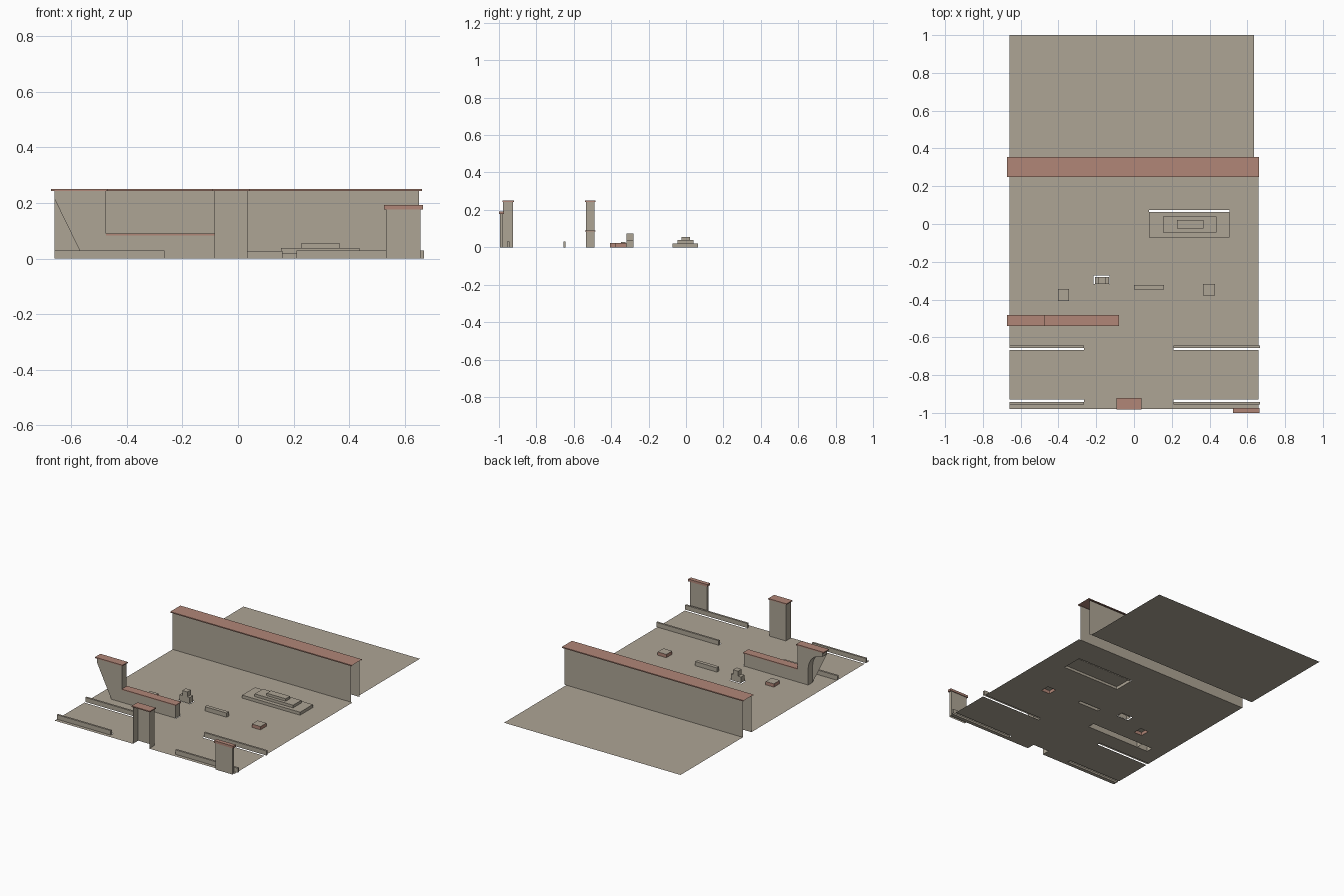
import bpy, bmesh, math
from mathutils import Vector

cube = bpy.data.objects.get("Cube")
if cube:
    bpy.data.objects.remove(cube, do_unlink=True)


def material(name, rgb):
    m = bpy.data.materials.new(name)
    m.use_nodes = True
    m.diffuse_color = (*rgb, 1)
    bsdf = next(n for n in m.node_tree.nodes if n.type == 'BSDF_PRINCIPLED')
    bsdf.inputs["Base Color"].default_value = (*rgb, 1)
    return m


STONE = material("beige_stone", (0.42, 0.375, 0.30))
BRICK = material("terracotta", (0.44, 0.24, 0.185))


def finish(name, bm, *mats):
    mesh = bpy.data.meshes.new(name)
    bm.to_mesh(mesh)
    bm.free()
    for m in mats:
        mesh.materials.append(m)
    ob = bpy.data.objects.new(name, mesh)
    bpy.context.collection.objects.link(ob)
    return ob


def strip(bm, directions):
    """Delete the faces that point in the given directions."""
    bm.normal_update()
    dirs = [Vector(d) for d in directions]
    doomed = [f for f in bm.faces if any(f.normal.dot(d) > 0.99 for d in dirs)]
    bmesh.ops.delete(bm, geom=doomed, context='FACES')


DOWN, FRONT = (0, 0, -1), (0, -1, 0)
ENDS = [(1, 0, 0), (-1, 0, 0)]


def box(name, x, y, z, mat=STONE, missing=(DOWN,), top=None):
    """Box between (low, high) pairs, with some sides left open."""
    bm = bmesh.new()
    bmesh.ops.create_cube(bm, size=1)
    for v in bm.verts:
        v.co = [r[0] if c < 0 else r[1] for c, r in zip(v.co, (x, y, z))]
    strip(bm, missing)
    if top:
        for f in bm.faces:
            f.material_index = int(f.normal.z > 0.9)
    return finish(name, bm, *([mat, top] if top else [mat]))


def sheet(name, x, y, holes=()):
    """Flat ground with rectangular openings."""
    xs = sorted({*x, *(v for h in holes for v in h[0])})
    ys = sorted({*y, *(v for h in holes for v in h[1])})
    bm = bmesh.new()
    grid = [[bm.verts.new((a, b, 0)) for b in ys] for a in xs]
    for i in range(len(xs) - 1):
        for j in range(len(ys) - 1):
            cx, cy = (xs[i] + xs[i + 1]) / 2, (ys[j] + ys[j + 1]) / 2
            if any(h[0][0] < cx < h[0][1] and h[1][0] < cy < h[1][1] for h in holes):
                continue
            bm.faces.new((grid[i][j], grid[i + 1][j], grid[i + 1][j + 1], grid[i][j + 1]))
    loose = [v for v in bm.verts if not v.link_faces]
    bmesh.ops.delete(bm, geom=loose, context='VERTS')
    return finish(name, bm, STONE)


# Ground sheets; every standing part is hollow and sits over an opening
left, right = (-0.66, -0.265), (0.21, 0.668)
holes = [
    (left, (-0.668, -0.645)), (right, (-0.668, -0.645)),
    (left, (-0.955, -0.93)), (right, (-0.955, -0.93)),
    ((-0.085, 0.035), (-0.98, -0.925)),
    ((-0.555, -0.08), (-0.535, -0.488)),
    ((0.08, 0.505), (-0.067, 0.074)),
    ((-0.215, -0.13), (-0.318, -0.272)),
    ((0.0, 0.16), (-0.348, -0.324)),
    ((-0.403, -0.343), (-0.407, -0.345)),
    ((0.366, 0.43), (-0.378, -0.317)),
]
holes = [((a[0], min(a[1], 0.66)), b) for a, b in holes]
sheet("front_ground", (-0.66, 0.66), (-0.98, 0.257), holes)
sheet("back_ground", (-0.66, 0.635), (0.347, 1.0))

# Long boundary wall, open at both ends, with coping
box("long_wall", (-0.66, 0.65), (0.257, 0.347), (0, 0.243), missing=[DOWN, (0, 0, 1)] + ENDS)
box("long_wall_coping", (-0.672, 0.662), (0.25, 0.355), (0.243, 0.25), BRICK, [DOWN] + ENDS)

# Low kerbs
for side, xr in (("right", left), ("left", right)):
    box(f"inner_kerb_{side}", xr, (-0.656, -0.643), (0, 0.03))
    box(f"outer_kerb_{side}", xr, (-0.956, -0.943), (0, 0.03))

# Central gate pier, open to the front
box("gate_pier", (-0.085, 0.035), (-0.978, -0.925), (0, 0.243), missing=[DOWN, FRONT])
box("gate_pier_coping", (-0.093, 0.041), (-0.982, -0.92), (0.243, 0.25), BRICK, ())

# Small front corner pier
box("corner_pier", (0.532, 0.656), (-0.995, -0.978), (0, 0.177))
box("corner_pier_coping", (0.525, 0.665), (-1.0, -0.973), (0.177, 0.192), BRICK, ())

# Half arch: column with a quarter-round cut under its top
r, cx, cz = 0.105, -0.66, 0.11
profile = [(-0.475, 0), (-0.475, 0.243), (-0.66, 0.243)]
profile += [(cx + r * math.sin(t), cz + r * math.cos(t))
            for t in (math.pi / 2 * i / 12 for i in range(13))]
profile.append((-0.555, 0))
bm = bmesh.new()
face = bm.faces.new([bm.verts.new((px, -0.535, pz)) for px, pz in profile])
ext = bmesh.ops.extrude_face_region(bm, geom=[face])
moved = [g for g in ext["geom"] if isinstance(g, bmesh.types.BMVert)]
bmesh.ops.translate(bm, verts=moved, vec=(0, 0.047, 0))
if not any(f.normal.y < -0.9 and f.calc_center_median().y < -0.53 for f in bm.faces):
    face_copy = [v for v in bm.verts if v.co.y < -0.53]
    bmesh.ops.contextual_create(bm, geom=face_copy)
bmesh.ops.recalc_face_normals(bm, faces=bm.faces)
base = [f for f in bm.faces if all(v.co.z < 0.001 for v in f.verts)]
bmesh.ops.delete(bm, geom=base, context='FACES')
finish("half_arch", bm, STONE)
box("half_arch_coping", (-0.672, -0.47), (-0.54, -0.483), (0.243, 0.25), BRICK, ())

# Low wall beside the arch
box("low_wall", (-0.475, -0.083), (-0.535, -0.488), (0, 0.084))
box("low_wall_coping", (-0.475, -0.079), (-0.54, -0.483), (0.084, 0.09), BRICK, ())

# Stepped platform
steps = [((0.08, 0.505), (-0.071, 0.064), 0.0, 0.02),
         ((0.154, 0.436), (-0.045, 0.041), 0.02, 0.038),
         ((0.227, 0.367), (-0.024, 0.022), 0.038, 0.054)]
for i, (xr, yr, lo, hi) in enumerate(steps):
    box(f"platform_step_{i + 1}", xr, yr, (lo, hi))

# Small monument, bench and two planters
box("monument_base", (-0.207, -0.133), (-0.317, -0.28), (0, 0.04))
box("monument_top", (-0.187, -0.15), (-0.317, -0.28), (0.04, 0.073))
box("bench", (0.0, 0.16), (-0.348, -0.324), (0, 0.028))
box("planter_right", (-0.403, -0.343), (-0.407, -0.345), (0, 0.022), BRICK, top=STONE)
box("planter_left", (0.366, 0.43), (-0.378, -0.317), (0, 0.022), BRICK, top=STONE)
